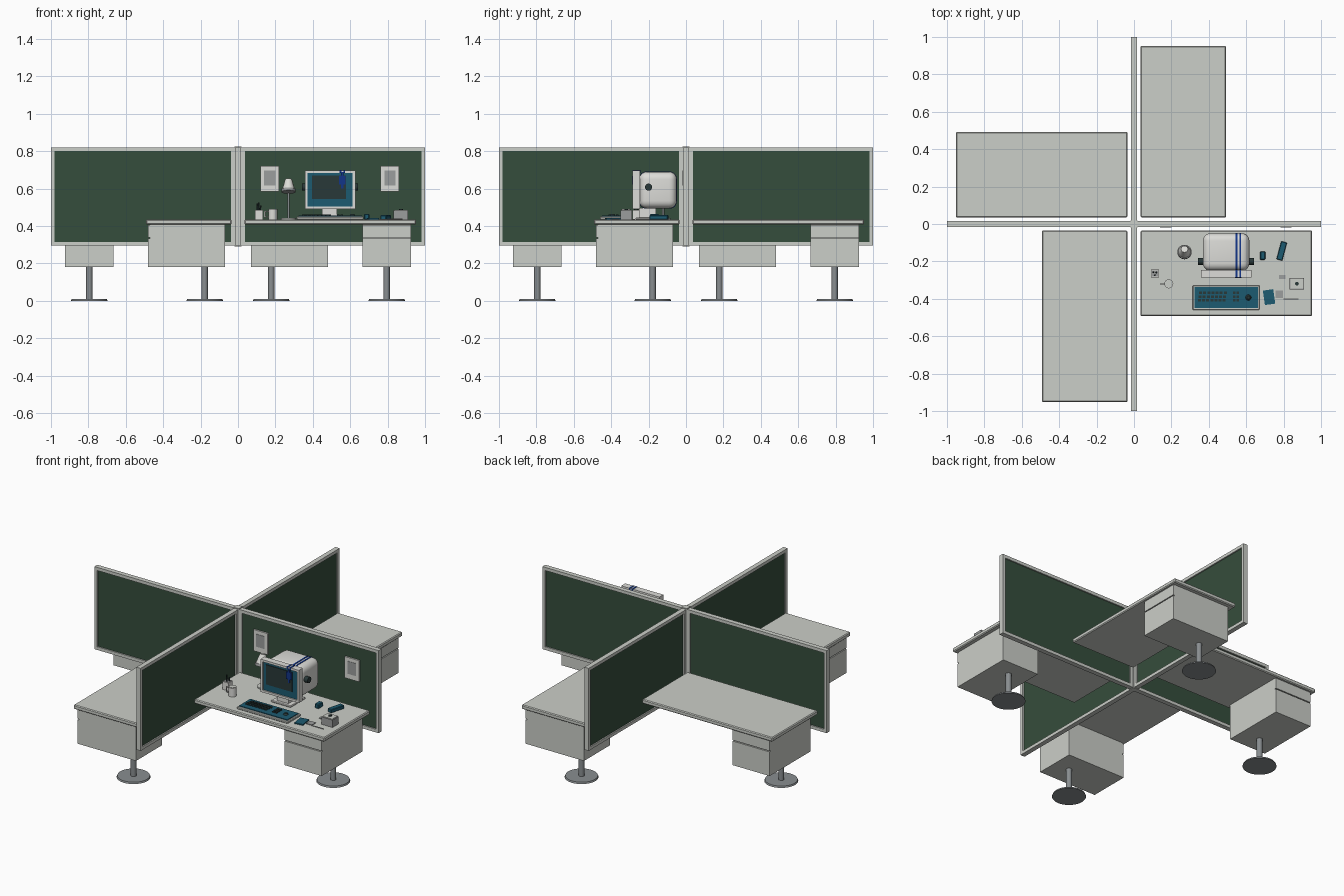
import bpy, bmesh, math
from mathutils import Matrix, Vector


def mat(name, r, g, b):
    m = bpy.data.materials.new(name)
    m.diffuse_color = (r, g, b, 1)
    return m


LIGHT = mat("light grey", 0.60, 0.62, 0.58)
WHITE = mat("off white", 0.72, 0.72, 0.69)
GREEN = mat("board green", 0.036, 0.075, 0.045)
METAL = mat("leg grey", 0.25, 0.27, 0.28)
TEAL = mat("teal", 0.012, 0.105, 0.165)
BLUE = mat("blue", 0.006, 0.035, 0.25)
DARK = mat("dark green grey", 0.022, 0.04, 0.04)
MID = mat("mid grey", 0.33, 0.34, 0.34)


def finish(name, bm, m, smooth=False):
    bmesh.ops.recalc_face_normals(bm, faces=bm.faces)
    me = bpy.data.meshes.new(name)
    bm.to_mesh(me)
    bm.free()
    me.materials.append(m)
    ob = bpy.data.objects.new(name, me)
    bpy.context.collection.objects.link(ob)
    if smooth:
        bpy.context.view_layer.objects.active = ob
        ob.select_set(True)
        bpy.ops.object.shade_smooth_by_angle(angle=math.radians(40))
        ob.select_set(False)
    return ob


def box(name, x0, x1, y0, y1, z0, z1, m, bevel=0, seg=1, along_x=False, turn=0):
    bm = bmesh.new()
    bmesh.ops.create_cube(bm, size=1)
    bmesh.ops.scale(bm, vec=(x1 - x0, y1 - y0, z1 - z0), verts=bm.verts)
    if bevel:
        edges = [e for e in bm.edges if not along_x
                 or abs(e.verts[0].co.x - e.verts[1].co.x) > 1e-5]
        bmesh.ops.bevel(bm, geom=edges, offset=bevel, segments=seg,
                        affect='EDGES', profile=0.5)
    bm.transform(Matrix.Translation(((x0 + x1) / 2, (y0 + y1) / 2, (z0 + z1) / 2))
                 @ Matrix.Rotation(math.radians(turn), 4, 'Z'))
    return finish(name, bm, m, seg > 1)


def rod(name, a, b, r, m, r2=None, sides=24):
    """Cylinder or cone between two points."""
    a, b = Vector(a), Vector(b)
    bm = bmesh.new()
    bmesh.ops.create_cone(bm, cap_ends=True, segments=sides, radius1=r,
                          radius2=r if r2 is None else r2, depth=(b - a).length)
    q = (b - a).to_track_quat('Z', 'Y').to_matrix().to_4x4()
    bm.transform(Matrix.Translation((a + b) / 2) @ q)
    return finish(name, bm, m, True)


def frame(name, x0, x1, y0, y1, z0, z1, w, m):
    """Rectangular frame facing y, border width w."""
    bm = bmesh.new()
    rings = []
    for y in (y0, y1):
        for d in (0, w):
            rings.append([bm.verts.new((x, y, z)) for x, z in (
                (x0 + d, z0 + d), (x1 - d, z0 + d), (x1 - d, z1 - d), (x0 + d, z1 - d))])
    for p, q in ((0, 1), (1, 3), (3, 2), (2, 0)):
        for i in range(4):
            j = (i + 1) % 4
            bm.faces.new((rings[p][i], rings[p][j], rings[q][j], rings[q][i]))
    return finish(name, bm, m)


# One workstation quadrant: screen arm, desk, drawers and leg
station = [
    frame("panel_frame", 0.018, 1.0, -0.015, 0.015, 0.295, 0.82, 0.02, LIGHT),
    box("panel_board", 0.036, 0.982, -0.007, 0.007, 0.313, 0.802, GREEN),
    box("desk_top", 0.035, 0.952, -0.492, -0.035, 0.408, 0.435, LIGHT, 0.005),
    box("drawer_cabinet", 0.665, 0.925, -0.47, -0.07, 0.18, 0.41, LIGHT),
    box("upper_drawer", 0.665, 0.925, -0.48, -0.47, 0.339, 0.405, LIGHT),
    box("lower_drawer", 0.665, 0.925, -0.48, -0.47, 0.18, 0.333, LIGHT),
    rod("leg_column", (0.795, -0.178, 0.01), (0.795, -0.178, 0.18), 0.017, METAL),
    rod("leg_foot", (0.795, -0.178, 0), (0.795, -0.178, 0.01), 0.098, METAL, 0.094, 40),
]
for k in (1, 2, 3):
    for ob in station:
        c = ob.copy()
        c.name = ob.name + "_" + str(k + 1)
        c.matrix_world = Matrix.Rotation(k * math.pi / 2, 4, 'Z')
        bpy.context.collection.objects.link(c)
box("centre_post", -0.019, 0.019, -0.019, 0.019, 0.292, 0.826, LIGHT)

# Pinned notes
for x in (0.12, 0.762):
    box("note_paper", x, x + 0.1, -0.017, -0.006, 0.585, 0.72, WHITE)
    box("note_print", x + 0.02, x + 0.08, -0.019, -0.016, 0.617, 0.697, MID)

# Monitor
box("monitor_body", 0.368, 0.617, -0.25, -0.05, 0.495, 0.69, WHITE, 0.04, 5)
frame("monitor_bezel", 0.358, 0.627, -0.285, -0.245, 0.49, 0.698, 0.014, WHITE)
box("screen_surround", 0.37, 0.615, -0.277, -0.25, 0.502, 0.686, TEAL)
box("screen_glass", 0.395, 0.577, -0.281, -0.27, 0.545, 0.67, DARK)
box("monitor_neck", 0.45, 0.53, -0.25, -0.16, 0.445, 0.497, WHITE)
box("monitor_base", 0.42, 0.56, -0.27, -0.12, 0.435, 0.447, WHITE, 0.004)
for x in (0.543, 0.563):
    box("monitor_stripe", x, x + 0.01, -0.252, -0.048, 0.493, 0.692, BLUE, 0.041, 5, True)
    box("bezel_stripe", x, x + 0.01, -0.286, -0.244, 0.684, 0.70, BLUE)
box("screen_tag", 0.54, 0.575, -0.288, -0.276, 0.622, 0.668, BLUE)
box("tag_strap", 0.552, 0.563, -0.287, -0.276, 0.60, 0.69, BLUE)
for s in (-1, 1):
    x = 0.4925 + s * 0.122
    rod("monitor_knob", (x, -0.2, 0.608), (x + s * 0.028, -0.2, 0.608), 0.019, DARK)

# Keyboard
box("keyboard_case", 0.313, 0.672, -0.46, -0.328, 0.435, 0.451, LIGHT, 0.004)
box("keyboard_deck", 0.323, 0.662, -0.45, -0.338, 0.45, 0.456, TEAL)
for r in range(3):
    y = -0.415 + r * 0.02
    for c in range(7):
        x = 0.342 + c * 0.022 + r * 0.003
        box("key", x, x + 0.016, y, y + 0.014, 0.455, 0.462, DARK)
    for c in range(2):
        x = 0.53 + c * 0.018
        box("side_key", x, x + 0.014, y, y + 0.014, 0.455, 0.462, DARK)
rod("track_ball", (0.612, -0.393, 0.455), (0.612, -0.393, 0.465), 0.016, DARK, 0.009)

# Desk lamp
rod("lamp_base", (0.27, -0.122, 0.435), (0.27, -0.122, 0.443), 0.04, LIGHT)
rod("lamp_stem", (0.27, -0.122, 0.44), (0.27, -0.122, 0.60), 0.006, METAL, sides=12)
rod("lamp_rim", (0.27, -0.152, 0.582), (0.27, -0.148, 0.597), 0.038, MID)
rod("lamp_shade", (0.27, -0.148, 0.597), (0.27, -0.134, 0.65), 0.033, WHITE, 0.018)

# Pen holder and mug
box("pen_holder", 0.091, 0.133, -0.286, -0.244, 0.435, 0.485, WHITE)
box("pen_holder_opening", 0.096, 0.128, -0.281, -0.249, 0.484, 0.487, MID)
for dx, dy, h in ((-0.008, 0.006, 0.52), (0.007, 0.005, 0.51), (0, -0.008, 0.525)):
    rod("pen", (0.112 + dx, -0.265 + dy, 0.48), (0.112 + dx * 1.3, -0.265 + dy * 1.3, h),
        0.004, DARK, sides=8)
rod("mug", (0.186, -0.32, 0.435), (0.186, -0.32, 0.49), 0.024, WHITE)
rod("mug_opening", (0.186, -0.32, 0.489), (0.186, -0.32, 0.492), 0.020, LIGHT)
box("mug_handle_side", 0.140, 0.146, -0.323, -0.317, 0.448, 0.48, WHITE)
for z in (0.445, 0.475):
    box("mug_handle_bar", 0.140, 0.168, -0.323, -0.317, z, z + 0.006, WHITE)

# Small desk items
box("eraser", 0.674, 0.702, -0.192, -0.146, 0.435, 0.465, TEAL, 0.004)
box("stapler", 0.774, 0.806, -0.194, -0.094, 0.435, 0.458, TEAL, 0.003, turn=-15)
box("notebook", 0.694, 0.75, -0.43, -0.352, 0.435, 0.442, TEAL, turn=8)
box("small_card", 0.775, 0.81, -0.294, -0.272, 0.435, 0.439, MID)
box("paper_slip", 0.757, 0.797, -0.396, -0.356, 0.435, 0.439, MID)
rod("pencil", (0.8, -0.4, 0.438), (0.88, -0.4, 0.438), 0.003, MID, sides=6)
box("note_box", 0.832, 0.91, -0.35, -0.288, 0.435, 0.482, MID)
box("note_box_lid", 0.836, 0.906, -0.346, -0.292, 0.481, 0.486, LIGHT)
rod("note_box_knob", (0.871, -0.319, 0.485), (0.871, -0.319, 0.492), 0.01, DARK)
